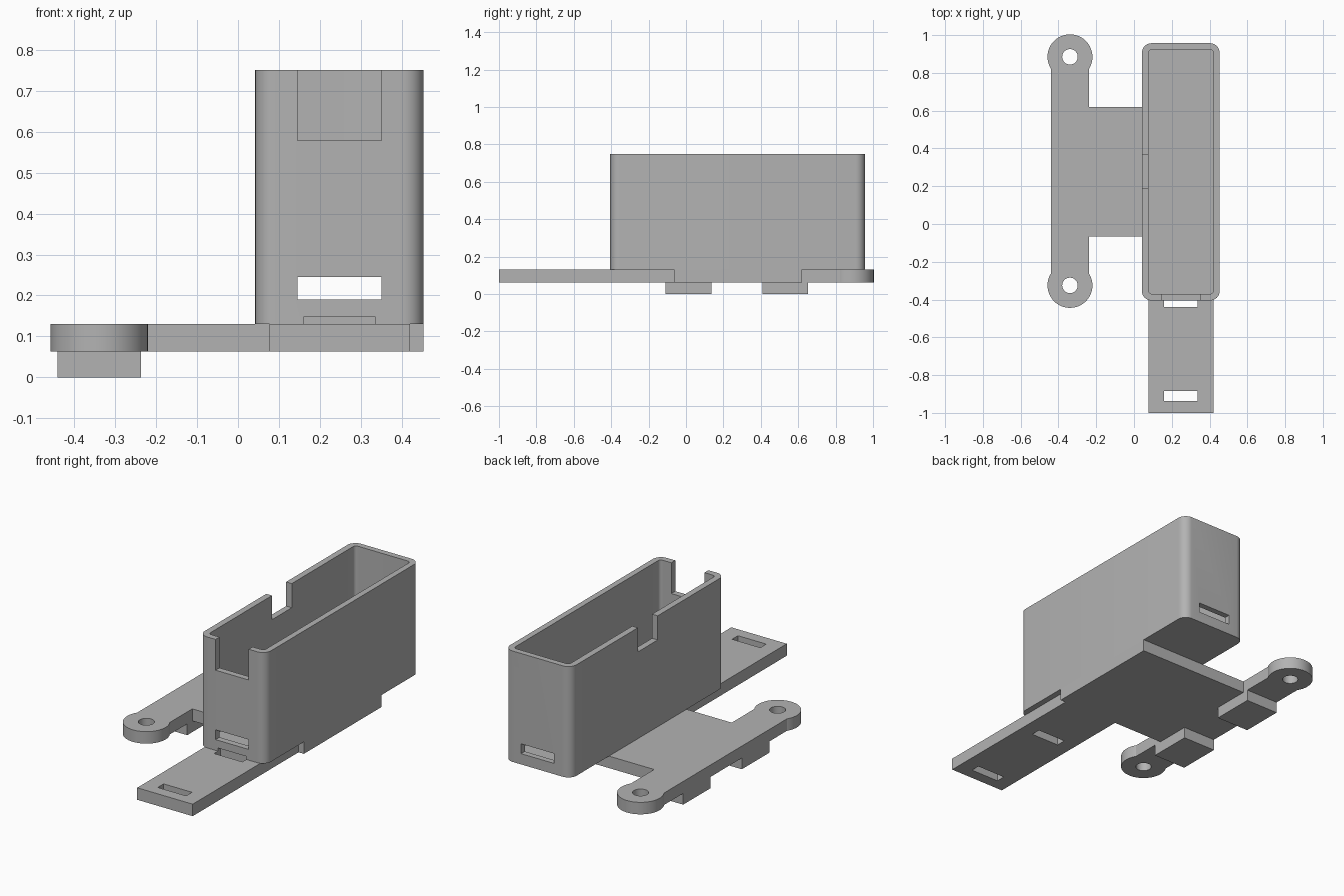
import bpy, bmesh, math

if "Cube" in bpy.data.objects:
    bpy.data.objects.remove(bpy.data.objects["Cube"])

grey = bpy.data.materials.new("plain grey")
grey.use_nodes = True
GREY = (0.45, 0.45, 0.45, 1)
grey.diffuse_color = GREY
grey.node_tree.nodes["Principled BSDF"].inputs["Base Color"].default_value = GREY


def finish(bm, name):
    mesh = bpy.data.meshes.new(name)
    bm.to_mesh(mesh)
    bm.free()
    mesh.materials.append(grey)
    obj = bpy.data.objects.new(name, mesh)
    bpy.context.collection.objects.link(obj)
    return obj


def block(name, xs, ys, zs, radius=0):
    """Box from its extents, with optional rounded upright edges."""
    bm = bmesh.new()
    bmesh.ops.create_cube(bm, size=1)
    for v in bm.verts:
        v.co = [(lo + hi) / 2 + c * (hi - lo)
                for c, (lo, hi) in zip(v.co, (xs, ys, zs))]
    if radius:
        upright = [e for e in bm.edges
                   if abs(e.verts[0].co.z - e.verts[1].co.z) > 0.01]
        bmesh.ops.bevel(bm, geom=upright, offset=radius, segments=8,
                        profile=0.5, affect='EDGES')
    return finish(bm, name)


def disc(name, x, y, radius, zs):
    bm = bmesh.new()
    bmesh.ops.create_cone(bm, cap_ends=True, segments=48, radius1=radius,
                          radius2=radius, depth=zs[1] - zs[0])
    bmesh.ops.translate(bm, verts=bm.verts, vec=(x, y, sum(zs) / 2))
    return finish(bm, name)


def combine(obj, others, operation):
    """Apply a boolean with each helper, then drop the helper."""
    for other in others:
        other.hide_render = True
        mod = obj.modifiers.new("combine", 'BOOLEAN')
        mod.operation = operation
        mod.solver = 'EXACT'
        mod.object = other
        bpy.context.view_layer.update()
        graph = bpy.context.evaluated_depsgraph_get()
        mesh = bpy.data.meshes.new_from_object(obj.evaluated_get(graph))
        obj.modifiers.clear()
        obj.data = mesh
        bpy.data.objects.remove(other)


def smooth(obj):
    bpy.ops.object.select_all(action='DESELECT')
    obj.select_set(True)
    bpy.context.view_layer.objects.active = obj
    bpy.ops.object.shade_smooth_by_angle(angle=math.radians(30))


PLATE = (0.063, 0.13)
BAR = (-0.44, -0.237)
EARS = (-0.325, 0.885)
EAR_X = -0.339
SLOT_X = (0.16, 0.335)
WINDOW_X = (0.145, 0.35)

# Base plate: bridge, side bar, strap tongue and round mounting ears
base = block("base_plate", (-0.34, 0.453), (-0.065, 0.62), PLATE)
combine(base, [block("side_bar", BAR, EARS, PLATE),
               block("tongue", (0.077, 0.42), (-1, 0.1), PLATE)]
        + [disc("ear", EAR_X, y, 0.119, PLATE) for y in EARS], 'UNION')

# Screw holes and the two strap slots
strap_slot = ((-0.44, -0.385), (-0.937, -0.885))
combine(base, [disc("screw_hole", EAR_X, y, 0.041, (0, 0.2)) for y in EARS]
        + [block("strap_slot", SLOT_X, ys, (0, 0.2)) for ys in strap_slot],
        'DIFFERENCE')
smooth(base)

# Open-topped tray with rounded corners
tray = block("tray", (0.042, 0.453), (-0.405, 0.957), (0.13, 0.75), 0.05)
combine(tray, [
    block("cavity", (0.077, 0.42), (-0.37, 0.924), (0.165, 0.9), 0.018),
    block("front_notch", WINDOW_X, (-0.5, -0.3), (0.578, 0.9)),
    block("side_notch", (0, 0.1), (0.19, 0.365), (0.615, 0.9)),
    block("end_windows", WINDOW_X, (-0.5, 1.1), (0.19, 0.245)),
    block("slot_relief", SLOT_X, strap_slot[0], (0.1, 0.147)),
], 'DIFFERENCE')
smooth(tray)

# Locating blocks under the side bar
for name, ys in (("front_foot", (-0.11, 0.135)), ("back_foot", (0.41, 0.653))):
    block(name, BAR, ys, (0, PLATE[0]))
